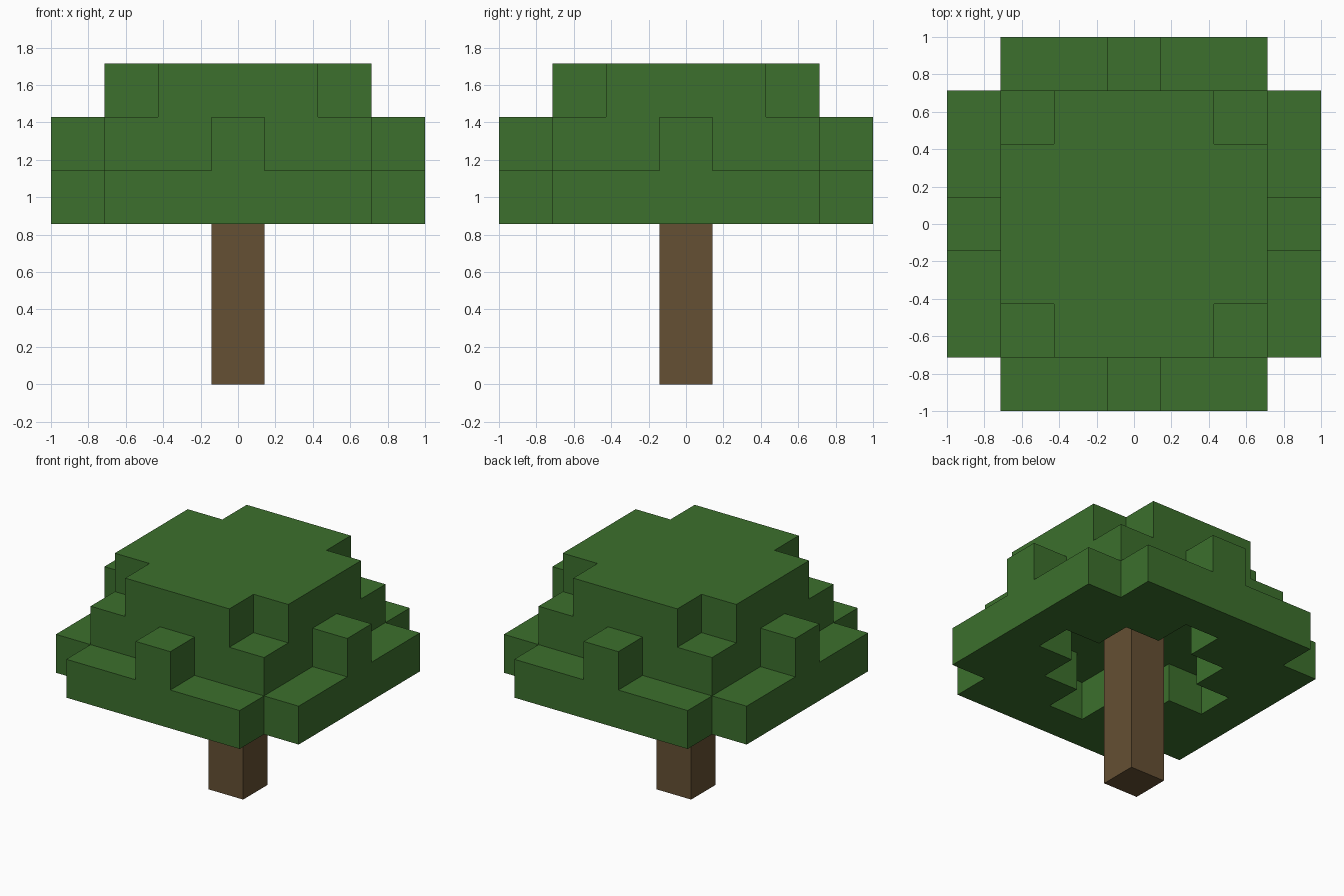
import bpy
import bmesh
from mathutils import Vector

if "Cube" in bpy.data.objects:
    bpy.data.objects.remove(bpy.data.objects["Cube"], do_unlink=True)

U = 2 / 7  # edge of one block


def make_material(name, color):
    mat = bpy.data.materials.new(name)
    mat.use_nodes = True
    mat.diffuse_color = color
    bsdf = mat.node_tree.nodes["Principled BSDF"]
    bsdf.inputs["Base Color"].default_value = color
    bsdf.inputs["Roughness"].default_value = 0.9
    return mat


def build_blocks(name, cells, mat):
    """Skin a set of grid cells, keeping only the outer faces."""
    bm = bmesh.new()
    for cell in cells:
        centre = Vector(cell) + Vector((0, 0, 0.5))
        for axis in range(3):
            for sign in (-1, 1):
                n = Vector((0, 0, 0))
                n[axis] = sign
                if tuple(int(c + d) for c, d in zip(cell, n)) in cells:
                    continue
                u = Vector((0, 0, 0))
                u[(axis + 1) % 3] = 1
                v = n.cross(u)
                corners = (-u - v, u - v, u + v, v - u)
                bm.faces.new([bm.verts.new((centre + (n + c) / 2) * U) for c in corners])
    bmesh.ops.remove_doubles(bm, verts=bm.verts, dist=U / 100)
    # merge coplanar block faces into broad flat ones
    bmesh.ops.dissolve_limit(bm, angle_limit=0.01, verts=bm.verts, edges=bm.edges)
    mesh = bpy.data.meshes.new(name)
    bm.to_mesh(mesh)
    bm.free()
    mesh.materials.append(mat)
    obj = bpy.data.objects.new(name, mesh)
    bpy.context.collection.objects.link(obj)
    return obj


def in_lower_leaves(x, y):
    # wide layer without corners, hollow diamond around the trunk
    return abs(x) + abs(y) > 2 and not abs(x) == abs(y) == 3


def in_middle_leaves(x, y):
    # square layer with one extra block in the middle of each side
    return max(abs(x), abs(y)) <= 2 or (abs(x) + abs(y) == 3 and x * y == 0)


def in_top_leaves(x, y):
    # square cap without corners
    return max(abs(x), abs(y)) <= 2 and abs(x) + abs(y) < 4


leaf_green = make_material("leaf green", (0.045, 0.162, 0.026, 1))
bark_brown = make_material("bark brown", (0.130, 0.080, 0.033, 1))

# Leaf canopy
layers = {3: in_lower_leaves, 4: in_middle_leaves, 5: in_top_leaves}
span = range(-3, 4)
leaves = {(x, y, z) for z, rule in layers.items() for x in span for y in span if rule(x, y)}
build_blocks("leaf_canopy", leaves, leaf_green)

# Trunk, reaching up into the hollow
build_blocks("trunk", {(0, 0, z) for z in range(4)}, bark_brown)
